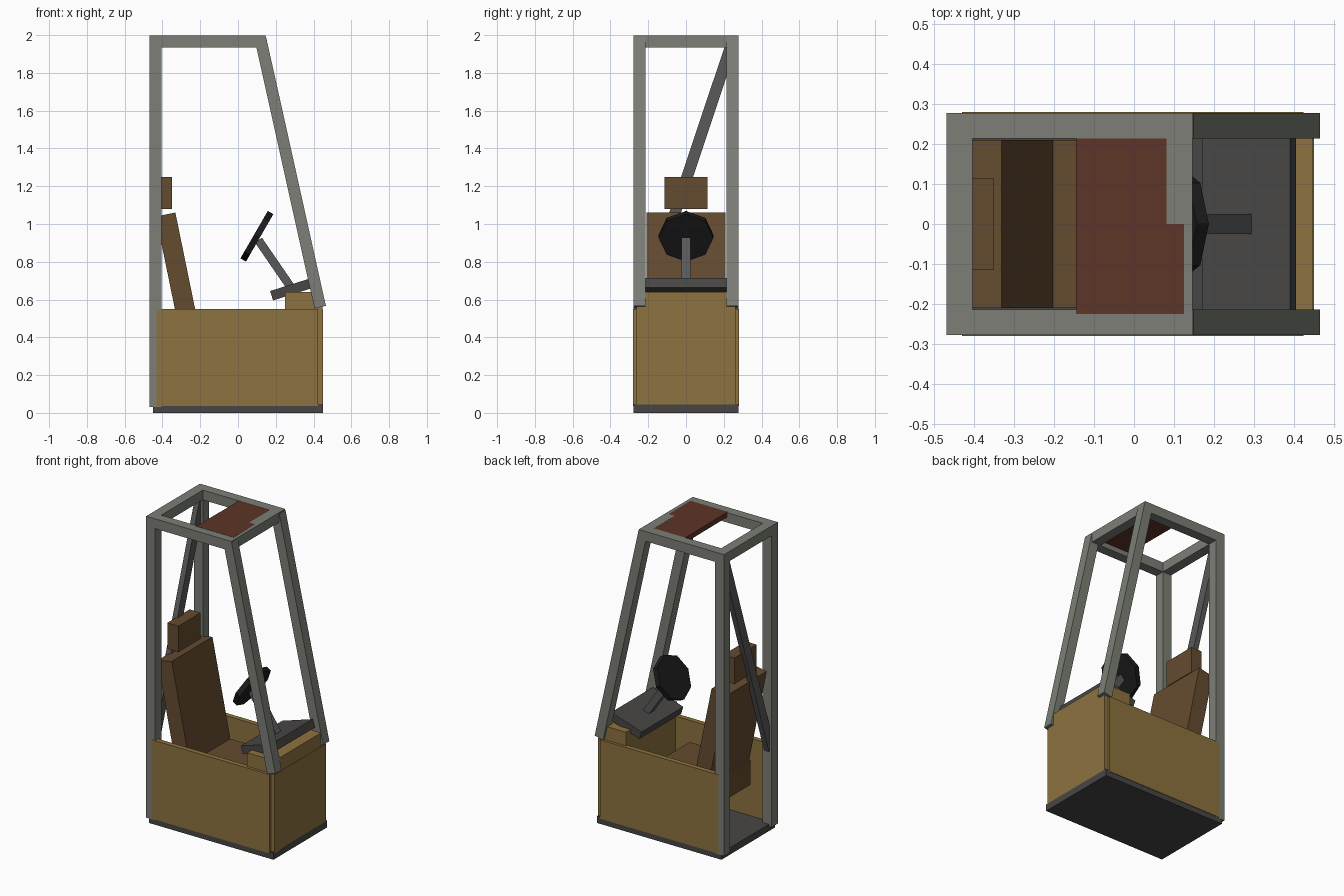
import bpy, math
from mathutils import Vector

if "Cube" in bpy.data.objects:
    bpy.data.objects.remove(bpy.data.objects["Cube"])

def material(name, rgb):
    m = bpy.data.materials.new(name)
    m.diffuse_color = (*rgb, 1)
    m.use_nodes = True
    m.node_tree.nodes["Principled BSDF"].inputs["Base Color"].default_value = m.diffuse_color
    return m

FRAME = material("frame_grey", (0.20, 0.21, 0.18))
DARK = material("dark_grey", (0.065, 0.062, 0.06))
BRACE = material("brace_grey", (0.10, 0.10, 0.10))
TAN = material("tan_panel", (0.27, 0.17, 0.05))
SEAT = material("seat_brown", (0.13, 0.07, 0.03))
ROOF = material("roof_red_brown", (0.11, 0.035, 0.02))
BLACK = material("black", (0.012, 0.012, 0.012))

def box(name, centre, size, mat, rot=(0, 0, 0)):
    bpy.ops.mesh.primitive_cube_add(size=1, location=centre, rotation=rot)
    o = bpy.context.object
    o.name = name
    o.scale = size
    o.data.materials.append(mat)
    return o

def span(name, x, y, z, mat):
    """Box from its x, y and z ranges."""
    r = (x, y, z)
    return box(name, [(a + b) / 2 for a, b in r], [b - a for a, b in r], mat)

def bar_xz(name, a, b, y, w, d, mat):
    """Bar between two (x, z) points at a given y."""
    dx, dz = b[0] - a[0], b[1] - a[1]
    return box(name, ((a[0] + b[0]) / 2, y, (a[1] + b[1]) / 2),
               (w, d, math.hypot(dx, dz)), mat, (0, math.atan2(dx, dz), 0))

# Tub: floor, side panels, front panel and console
span("floor", (-0.45, 0.45), (-0.277, 0.277), (0, 0.045), DARK)
span("front_panel", (0.42, 0.45), (-0.265, 0.265), (0.035, 0.55), TAN)
span("console", (0.25, 0.448), (-0.262, 0.262), (0.04, 0.64), TAN)

for s, side in ((-1, "right"), (1, "left")):
    box(side + "_side_panel", (-0.003, s * 0.264, 0.293), (0.855, 0.032, 0.515), TAN)
    # Cage posts and side rails
    box(side + "_rear_post", (-0.437, s * 0.246, 1.014), (0.065, 0.064, 1.968), FRAME)
    bar_xz(side + "_front_post", (0.435, 0.56), (0.118, 1.985), s * 0.246, 0.062, 0.064, FRAME)
    box(side + "_roof_rail", (-0.162, s * 0.246, 1.966), (0.61, 0.064, 0.064), FRAME)

# Cross rails of the roof
for x, name in ((-0.437, "rear_roof_rail"), (0.114, "front_roof_rail")):
    box(name, (x, 0, 1.966), (0.065, 0.555, 0.064), FRAME)

# Roof panel, tipped very slightly
box("roof_panel", (-0.01, 0, 1.982), (0.27, 0.45, 0.032), ROOF, (-0.005, 0, 0))

# Diagonal rear brace
a, b = Vector((0, -0.235, 0.53)), Vector((0, 0.24, 1.95))
d = b - a
box("rear_brace", (-0.437, (a.y + b.y) / 2, (a.z + b.z) / 2), (0.035, 0.06, d.length),
    BRACE, (-math.atan2(d.y, d.z), 0, 0))

# Seat
span("seat_cushion", (-0.32, 0.12), (-0.21, 0.21), (0.27, 0.43), SEAT)
bar_xz("seat_backrest", (-0.252, 0.41), (-0.383, 1.05), 0, 0.105, 0.42, SEAT)
span("headrest", (-0.43, -0.35), (-0.115, 0.115), (1.08, 1.25), SEAT)

# Dashboard, steering column and wheel
box("dashboard", (0.288, 0, 0.655), (0.231, 0.43, 0.052), DARK, (0, -math.radians(17.5), 0))
bar_xz("steering_column", (0.29, 0.65), (0.108, 0.915), 0, 0.045, 0.05, BRACE)
bpy.ops.mesh.primitive_cylinder_add(vertices=8, radius=0.145, depth=0.034,
                                    location=(0.1, 0, 0.935),
                                    rotation=(0, -math.radians(60), 0))
wheel = bpy.context.object
wheel.name = "steering_wheel"
wheel.data.materials.append(BLACK)
